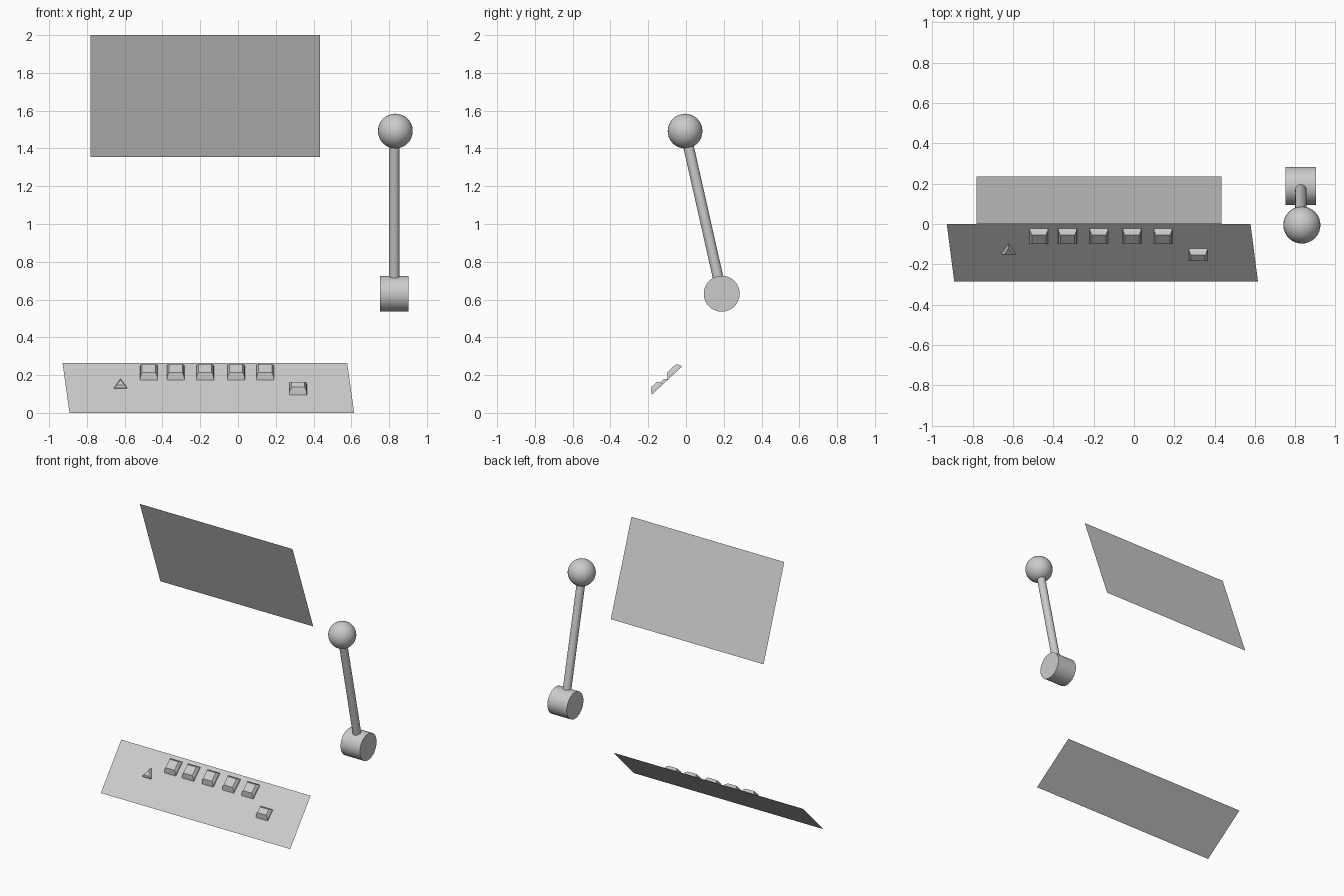
import bpy, bmesh, math
from mathutils import Vector

if "Cube" in bpy.data.objects:
    bpy.data.objects.remove(bpy.data.objects["Cube"])


def mesh_object(name, verts, faces):
    me = bpy.data.meshes.new(name)
    me.from_pydata([tuple(v) for v in verts], [], faces)
    bm = bmesh.new()
    bm.from_mesh(me)
    bmesh.ops.recalc_face_normals(bm, faces=bm.faces)
    bm.to_mesh(me)
    bm.free()
    ob = bpy.data.objects.new(name, me)
    bpy.context.collection.objects.link(ob)
    return ob


def smooth(ob, name):
    ob.name = name
    bpy.ops.object.shade_smooth_by_angle(angle=math.radians(35))


# Tilted display sheet
mesh_object("screen", [(-.782, .235, 1.354), (.434, .235, 1.354),
                       (.434, 0, 2), (-.782, 0, 2)], [(0, 1, 2, 3)])

# Sloping control panel sheet
panel_low, panel_high = Vector((0, -.285, 0)), Vector((0, 0, .265))
mesh_object("control_panel", [(-.892, -.285, 0), (.615, -.285, 0),
                              (.578, 0, .265), (-.929, 0, .265)], [(0, 1, 2, 3)])
slope = (panel_high - panel_low).normalized()
normal = Vector((0, -slope.z, slope.y))


def on_panel(x, s, h):
    """Point at x, distance s up the slope, height h above the panel."""
    return Vector((x, 0, 0)) + panel_low + slope * s + normal * h


def stacked_button(name, rings):
    """Closed solid lofted through rings of (x, s, h) points."""
    n = len(rings[0])
    verts = [on_panel(*p) for ring in rings for p in ring]
    faces = [tuple(range(n)), tuple(range((len(rings) - 1) * n, len(rings) * n))]
    for r in range(len(rings) - 1):
        for i in range(n):
            j = (i + 1) % n
            faces.append((r * n + i, r * n + j, (r + 1) * n + j, (r + 1) * n + i))
    return mesh_object(name, verts, faces)


def rect(x, width, s0, s1, h):
    a = width / 2
    return [(x - a, s0, h), (x + a, s0, h), (x + a, s1, h), (x - a, s1, h)]


def square_button(name, x, s0, s1):
    stacked_button(name, [rect(x, .092, s0, s1, 0),
                          rect(x, .090, s0 + .011, s1 - .003, .014),
                          rect(x, .070, s0 + .026, s1 - .015, .031)])


# Row of five buttons and one lower button
for i, x in enumerate((-.472, -.330, -.174, -.010, .144)):
    square_button(f"row_button_{i + 1}", x, .256, .360)
square_button("lower_button", .318, .140, .223)

# Triangular button
def triangle(k, h):
    cx, cs = -.622, .212
    return [(cx - .035 * k, cs - .024 * k, h), (cx + .035 * k, cs - .024 * k, h),
            (cx, cs + .047 * k, h)]

stacked_button("triangle_button", [triangle(1, 0), triangle(.92, .009), triangle(.6, .017)])

# Pull lever: pivot drum, rod and ball
pivot, knob = Vector((.827, .189, .631)), Vector((.833, -.005, 1.492))
bpy.ops.mesh.primitive_cylinder_add(vertices=48, radius=.095, depth=.153,
                                    location=pivot, rotation=(0, math.pi / 2, 0))
smooth(bpy.context.object, "lever_pivot")
bottom = Vector((.828, pivot.y, pivot.z))
top = Vector((.828, knob.y, knob.z))
axis = top - bottom
bpy.ops.mesh.primitive_cylinder_add(vertices=32, radius=.028, depth=axis.length,
                                    location=(bottom + top) / 2,
                                    rotation=axis.to_track_quat('Z', 'Y').to_euler())
smooth(bpy.context.object, "lever_rod")
bpy.ops.mesh.primitive_uv_sphere_add(segments=32, ring_count=16, radius=.092, location=knob)
smooth(bpy.context.object, "lever_ball")
